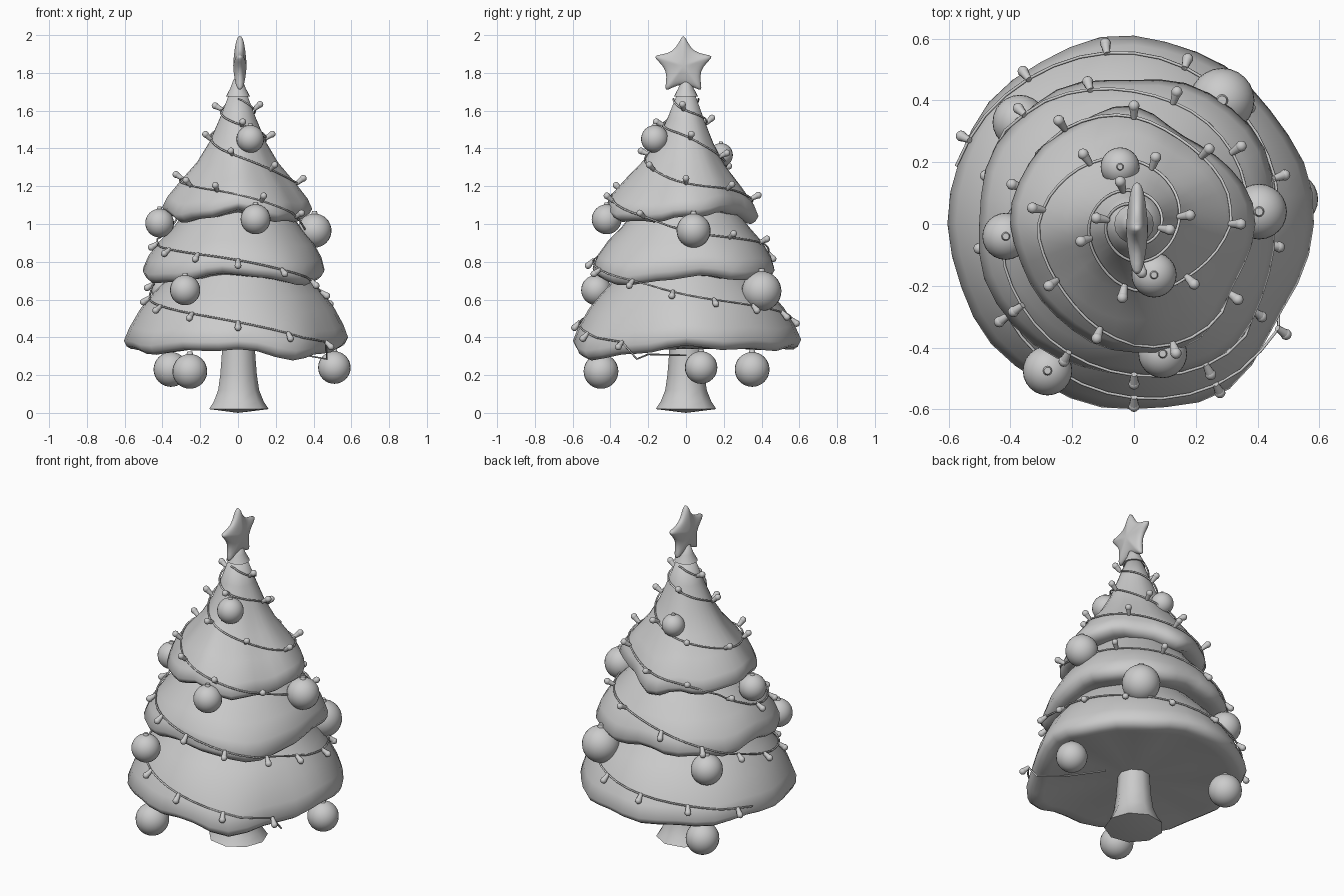
import bpy, bmesh, math, random
from mathutils import Vector, Matrix

if "Cube" in bpy.data.objects:
    bpy.data.objects.remove(bpy.data.objects["Cube"])

random.seed(4)
SEG = 36


def lerp_table(table, x):
    if x <= table[0][0]:
        return table[0][1]
    for (x0, y0), (x1, y1) in zip(table, table[1:]):
        if x <= x1:
            return y0 + (y1 - y0) * (x - x0) / (x1 - x0)
    return table[-1][1]


def around(values, a):
    """Smooth periodic lookup of values spaced evenly round the circle."""
    n = len(values)
    f = (a / math.tau * n) % n
    i = int(f)
    t = f - i
    p = [values[(i + k - 1) % n] for k in range(4)]
    return p[1] + 0.5 * t * (p[2] - p[0] + t * (2 * p[0] - 5 * p[1] + 4 * p[2] - p[3]
                             + t * (3 * (p[1] - p[2]) + p[3] - p[0])))


def finish(name, bm, angle=60):
    bmesh.ops.recalc_face_normals(bm, faces=bm.faces)
    me = bpy.data.meshes.new(name)
    bm.to_mesh(me)
    bm.free()
    ob = bpy.data.objects.new(name, me)
    bpy.context.collection.objects.link(ob)
    bpy.context.view_layer.objects.active = ob
    ob.select_set(True)
    bpy.ops.object.shade_smooth_by_angle(angle=math.radians(angle))
    ob.select_set(False)
    return ob


def loft(name, rows, seg, place, cap_z=None, angle=60):
    """Revolve rows; place(row, angle) returns a point."""
    bm = bmesh.new()
    rings = [[bm.verts.new(place(r, math.tau * i / seg)) for i in range(seg)] for r in rows]
    for a, b in zip(rings, rings[1:]):
        for i in range(seg):
            j = (i + 1) % seg
            bm.faces.new((a[i], a[j], b[j], b[i]))
    if cap_z:
        for ring, z in ((rings[0], cap_z[0]), (rings[-1], cap_z[1])):
            c = bm.verts.new((0, 0, z))
            for i in range(seg):
                bm.faces.new((ring[i], ring[(i + 1) % seg], c))
    return finish(name, bm, angle)


def polar(r, a, z):
    return (r * math.cos(a), r * math.sin(a), z)


# Tiers: (z, radius) profile, rim radii every 30 degrees, rim height offsets
tiers = [
    ("lower_branches",
     [(.335, .56), (.35, .585), (.38, .6), (.45, .572), (.55, .515), (.63, .45), (.72, .365),
      (.82, .28)],
     [.585, .575, .585, .61, .61, .61, .6, .6, .6, .6, .615, .55],
     [.015, 0, 0, .01, 0, .01, .01, -.02, -.01, 0, -.05, -.02]),
    ("middle_branches",
     [(.712, .46), (.728, .48), (.755, .495), (.82, .47), (.9, .415), (.98, .34), (1.06, .28),
      (1.12, .22)],
     [.45, .485, .49, .465, .5, .515, .505, .52, .5, .49, .52, .48],
     [.01, 0, -.01, .01, 0, -.01, .01, -.03, 0, .025, -.02, -.03]),
    ("upper_branches",
     [(1.035, .355), (1.05, .38), (1.075, .395), (1.13, .37), (1.22, .3), (1.32, .215),
      (1.43, .15), (1.56, .095), (1.68, .05)],
     [.395, .36, .32, .38, .375, .395, .4, .385, .4, .42, .43, .375],
     [0, .02, .02, -.03, 0, -.01, .02, -.02, -.01, .035, -.02, -.02]),
]


def tier_point(tier, z, r, a, fade=1):
    """Radius and height after the rim wobble, which fades upwards and inwards."""
    _, prof, radii, dz = tier
    z0, z1 = prof[0][0], prof[-1][0]
    k = max(0, min(1, 1 - (z - z0) / (z1 - z0))) ** 1.2
    lobes = .008 * k * fade * math.cos(9 * a + 10 * z0)
    return (r * (1 + k * (around(radii, a) / prof[2][1] - 1)) + r * lobes,
            z + k * fade * around(dz, a) - lobes)


def tier_place(tier):
    def place(row, a):
        r, z = tier_point(tier, row[0], row[1], a, *row[2:])
        return polar(r, a, z)
    return place


for t in tiers:
    z0, r0 = t[1][0]
    under = [(z0 + .002, r0 * .2, 0), (z0 + .006, r0 * .6, .3), (z0 + .003, r0 * .9, .85)]
    loft(t[0], under + t[1], SEG, tier_place(t), (z0 + .002, t[1][-1][0] + .01), 80)

# Tip and trunk
round_place = lambda row, a: polar(row[1], a, row[0])
loft("tree_tip", [(1.675, .064), (1.72, .04), (1.765, .024)], 16, round_place, (1.68, 1.77))
loft("trunk", [(.02, .163), (.06, .136), (.12, .112), (.2, .1), (.3, .092), (.42, .085)],
     9, round_place, (0, .42))

# Star: puffed, facing sideways
bm = bmesh.new()
rings = []
for x, s in ((.029, .5), (.016, 1), (-.016, 1), (-.029, .5)):
    ring = []
    for i in range(10):
        a = math.pi / 2 + math.tau * i / 10
        r = (.213 if i % 2 == 0 else .066) * s
        ring.append(bm.verts.new((x, r * math.cos(a), r * math.sin(a))))
    rings.append(ring)
for a, b in zip(rings, rings[1:]):
    for i in range(10):
        j = (i + 1) % 10
        bm.faces.new((a[i], a[j], b[j], b[i]))
for ring, x in ((rings[0], .038), (rings[-1], -.038)):
    c = bm.verts.new((x, 0, 0))
    for i in range(10):
        bm.faces.new((ring[i], ring[(i + 1) % 10], c))
star = finish("star", bm, 180)
star.location = (.01, -.014, 1.838)
star.modifiers.new("round", 'SUBSURF').levels = 2

# Baubles with caps: x, y, z, radius
baubles = [
    (.065, -.165, 1.45, .073), (-.045, .185, 1.365, .063), (-.415, -.04, 1.005, .076),
    (.093, -.42, 1.025, .079), (.405, .04, .965, .09), (-.28, -.475, .65, .08),
    (.285, .4, .645, .105), (-.37, .33, .64, .088), (-.355, .35, .23, .092),
    (-.255, -.45, .22, .092), (.51, .08, .24, .086)]
for n, (x, y, z, r) in enumerate(baubles):
    bm = bmesh.new()
    bmesh.ops.create_uvsphere(bm, u_segments=24, v_segments=16, radius=r)
    bmesh.ops.create_cone(bm, cap_ends=True, segments=12, radius1=r * .2, radius2=r * .14,
                          depth=r * .2, matrix=Matrix.Translation((0, 0, r * 1.04)))
    finish(f"bauble_{n + 1}", bm).location = (x, y, z)


# Light strings: two strands winding down the tree, (degrees, height)
def surface_radius(z, a):
    best = .05
    for t in tiers:
        prof = [tier_point(t, pz, pr, a) for pz, pr in t[1]]
        table = [(pz, pr) for pr, pz in prof]
        if z >= table[0][0] - (.1 if t is tiers[0] else 0) and z <= table[-1][0]:
            best = max(best, lerp_table(table, z))
    return best


strands = [
    [(90, 1.67), (180, 1.6), (270, 1.53), (360, 1.47), (450, 1.33), (540, 1.23), (630, 1.165),
     (675, 1.06), (720, .955), (810, .89), (855, .78), (900, .62), (990, .485), (1035, .38),
     (1050, .32)],
    [(270, 1.67), (360, 1.6), (450, 1.55), (540, 1.47), (630, 1.36), (675, 1.29), (720, 1.21),
     (780, 1.18), (810, 1.13), (855, 1.09), (885, .97), (900, .9), (990, .815), (1035, .72),
     (1080, .62), (1125, .57), (1170, .51), (1215, .455), (1242, .4)]]

bulbs = bmesh.new()


def add_bulb(p, d):
    rot = d.to_track_quat('Z', 'Y').to_matrix().to_4x4()
    m = Matrix.Translation(p) @ rot
    bmesh.ops.create_cone(bulbs, cap_ends=True, segments=10, radius1=.01, radius2=.016,
                          depth=.04, matrix=m @ Matrix.Translation((0, 0, .015)))
    bmesh.ops.create_uvsphere(bulbs, u_segments=12, v_segments=8, radius=.018,
                              matrix=m @ Matrix.Translation((0, 0, .04)))


for n, keys in enumerate(strands):
    degs = list(range(keys[0][0], keys[-1][0] + 1, 9))
    zs = [lerp_table(keys, d) for d in degs]
    rs = [surface_radius(z, math.radians(d)) for z, d in zip(zs, degs)]
    pts = []
    for i, d in enumerate(degs):
        lo, hi = max(0, i - 2), min(len(degs), i + 3)
        r = max(sum(rs[lo:hi]) / (hi - lo), rs[i] - .005) + .01
        z = sum(zs[lo:hi]) / (hi - lo)
        pts.append(Vector(polar(r, math.radians(d), z)))
    # bulbs at even spacing along the strand
    run = .1
    for p, q in zip(pts, pts[1:]):
        run += (q - p).length
        if run > .21:
            run = 0
            out = Vector((q.x, q.y, 0)).normalized()
            lift = -.9 if q.z < .9 else .7
            add_bulb(q, (out + Vector((0, 0, lift + random.uniform(-.3, .3)))).normalized())
    if n == 0:  # loose end tucked under the branches
        pts += [Vector((.47, -.26, .285)), Vector((.33, -.2, .31)), Vector((.2, 0, .305))]
    cu = bpy.data.curves.new(f"light_wire_{n + 1}", 'CURVE')
    cu.dimensions = '3D'
    cu.bevel_depth = .005
    cu.bevel_resolution = 1
    sp = cu.splines.new('POLY')
    sp.points.add(len(pts) - 1)
    for sv, p in zip(sp.points, pts):
        sv.co = (*p, 1)
    bpy.context.collection.objects.link(bpy.data.objects.new(cu.name, cu))
finish("light_bulbs", bulbs)
